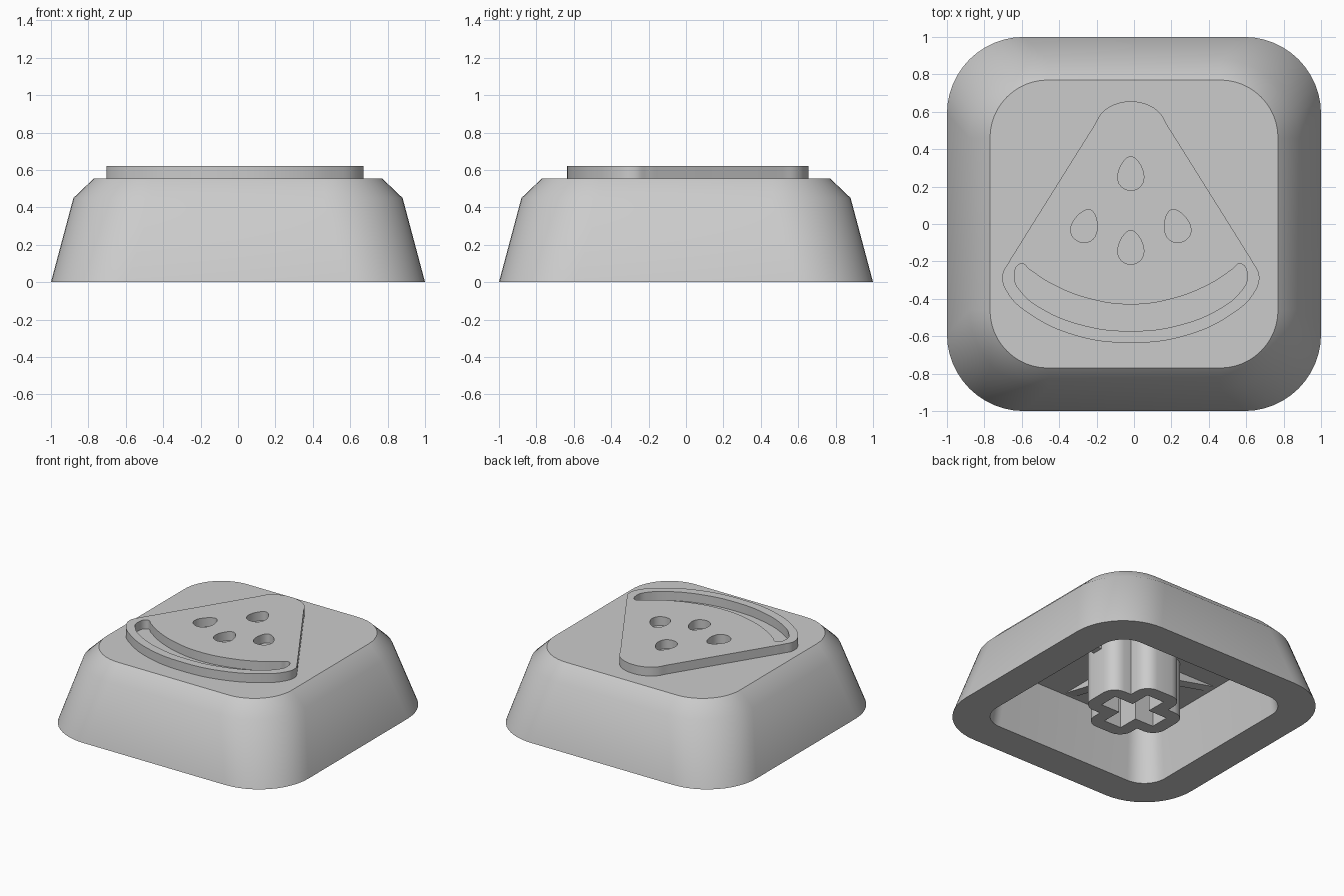
import bpy, bmesh
from math import sin, cos, pi, radians
from mathutils import Matrix, Vector

if "Cube" in bpy.data.objects:
    bpy.data.objects.remove(bpy.data.objects["Cube"], do_unlink=True)

TOP = 0.555        # height of the flat top
RELIEF = 0.622     # height of the raised fruit slice
CEILING = 0.43     # height of the hollow inside
MID_X = -0.017     # the slice sits slightly off centre

grey = bpy.data.materials.new("plain_grey")
grey.use_nodes = True
colour = (0.6, 0.6, 0.6, 1)
grey.diffuse_color = colour
grey.node_tree.nodes["Principled BSDF"].inputs["Base Color"].default_value = colour


def finish(name, bm):
    """Turn a bmesh into a smooth-by-angle object."""
    bmesh.ops.remove_doubles(bm, verts=bm.verts, dist=0.0005)
    bmesh.ops.recalc_face_normals(bm, faces=bm.faces)
    mesh = bpy.data.meshes.new(name)
    bm.to_mesh(mesh)
    bm.free()
    mesh.materials.clear()
    mesh.materials.append(grey)
    mesh.shade_smooth()
    mesh.set_sharp_from_angle(angle=radians(35))
    obj = bpy.data.objects.new(name, mesh)
    bpy.context.collection.objects.link(obj)
    return obj


def arc(cx, cy, r, start, steps):
    """Quarter circle of points."""
    return [(cx + r * cos(start + pi / 2 * i / steps),
             cy + r * sin(start + pi / 2 * i / steps)) for i in range(steps + 1)]


def rounded_square(half, r):
    c = half - r
    corners = [(c, c), (-c, c), (-c, -c), (c, -c)]
    return [p for k, (x, y) in enumerate(corners) for p in arc(x, y, r, k * pi / 2, 12)]


def plate(name, loops, z0, z1):
    """Extrude flat outlines; inner outlines become holes."""
    curve = bpy.data.curves.new(name, 'CURVE')
    curve.dimensions = '2D'
    curve.fill_mode = 'BOTH'
    curve.extrude = (z1 - z0) / 2
    for kind, pts in loops:
        s = curve.splines.new(kind)
        s.use_cyclic_u = True
        s.resolution_u = 8
        store = s.bezier_points if kind == 'BEZIER' else s.points
        store.add(len(pts) - 1)
        for b, (x, y) in zip(store, pts):
            if kind == 'BEZIER':
                b.co = (x, y, 0)
                b.handle_left_type = b.handle_right_type = 'AUTO'
            else:
                b.co = (x, y, 0, 1)
    temp = bpy.data.objects.new(name + "_outline", curve)
    bpy.context.collection.objects.link(temp)
    graph = bpy.context.evaluated_depsgraph_get()
    mesh = bpy.data.meshes.new_from_object(temp.evaluated_get(graph))
    bm = bmesh.new()
    bm.from_mesh(mesh)
    bmesh.ops.translate(bm, verts=bm.verts, vec=(0, 0, (z0 + z1) / 2))
    bpy.data.objects.remove(temp, do_unlink=True)
    bpy.data.meshes.remove(mesh)
    return finish(name, bm)


def mirrored(half):
    """Mirror a right-hand outline, whose ends lie on the middle line."""
    left = [(-x, y) for x, y in reversed(half) if x > 0]
    return [(x + MID_X, y) for x, y in half + left]


# Hollow body: one loft from the inner ceiling, under the rim and up to the top
rings = [(0.70, 0.16, CEILING), (0.75, 0.18, 0), (1, 0.41, 0),
         (0.88, 0.42, 0.45), (0.77, 0.31, TOP)]
bm = bmesh.new()
lofts = [[bm.verts.new((x, y, z)) for x, y in rounded_square(half, r)]
         for half, r, z in rings]
for a, b in zip(lofts, lofts[1:]):
    for i in range(len(a)):
        j = (i + 1) % len(a)
        bm.faces.new((a[i], a[j], b[j], b[i]))
bm.faces.new(lofts[0])
bm.faces.new(lofts[-1])
finish("keycap_body", bm)

# Raised fruit slice with a rind groove and four seed holes
slice_half = [(0, 0.655), (0.08, 0.642), (0.149, 0.60), (0.20, 0.52), (0.41, 0.185),
              (0.61, -0.135), (0.65, -0.20), (0.687, -0.28), (0.655, -0.375),
              (0.55, -0.475), (0.30, -0.595), (0, -0.635)]
groove = [(0, -0.43), (0.22, -0.40), (0.42, -0.322), (0.54, -0.245), (0.588, -0.212),
          (0.622, -0.29), (0.58, -0.37), (0.48, -0.45), (0.26, -0.54), (0, -0.572)]


def seed(x, y, tilt):
    turn = Matrix.Rotation(radians(tilt), 2)
    pts = []
    for i in range(28):
        t = 2 * pi * i / 28
        p = turn @ Vector((0.068 * sin(t) * (1 - 0.25 * cos(t)), 0.09 * cos(t)))
        pts.append((x + MID_X + p.x, y + p.y))
    return 'POLY', pts


plate("fruit_slice",
      [('BEZIER', mirrored(slice_half)), ('BEZIER', mirrored(groove)),
       seed(0, 0.27, 0), seed(0, -0.125, 0),
       seed(-0.245, -0.01, -18), seed(0.245, -0.01, 18)],
      TOP, RELIEF)


# Stem: a rounded plus with a cross-shaped socket
def four_way(points):
    out = []
    for k in range(4):
        c, s = round(cos(k * pi / 2)), round(sin(k * pi / 2))
        out += [(c * x - s * y, s * x + c * y) for x, y in points]
    return out


length, width, r = 0.325, 0.165, 0.1
arm = (arc(length - r, r - width, r, -pi / 2, 6)
       + arc(length - r, width - r, r, 0, 6) + [(width, width)])
socket = [(0.228, -0.072), (0.228, 0.072), (0.072, 0.072)]
plate("stem", [('POLY', four_way(arm)), ('POLY', four_way(socket))], 0, CEILING + 0.01)

# Four tapered ribs from the stem along the ceiling
bm = bmesh.new()
for k in range(4):
    turn = Matrix.Rotation(k * pi / 2, 3, 'Z')
    sides = [[bm.verts.new(turn @ Vector((x, y, z))) for x, z in
              ((0.3, 0.35), (0.68, CEILING), (0.3, CEILING))] for y in (-0.04, 0.04)]
    a, b = sides
    bm.faces.new(a)
    bm.faces.new(b)
    for i in range(3):
        j = (i + 1) % 3
        bm.faces.new((a[i], a[j], b[j], b[i]))
finish("stem_ribs", bm)
